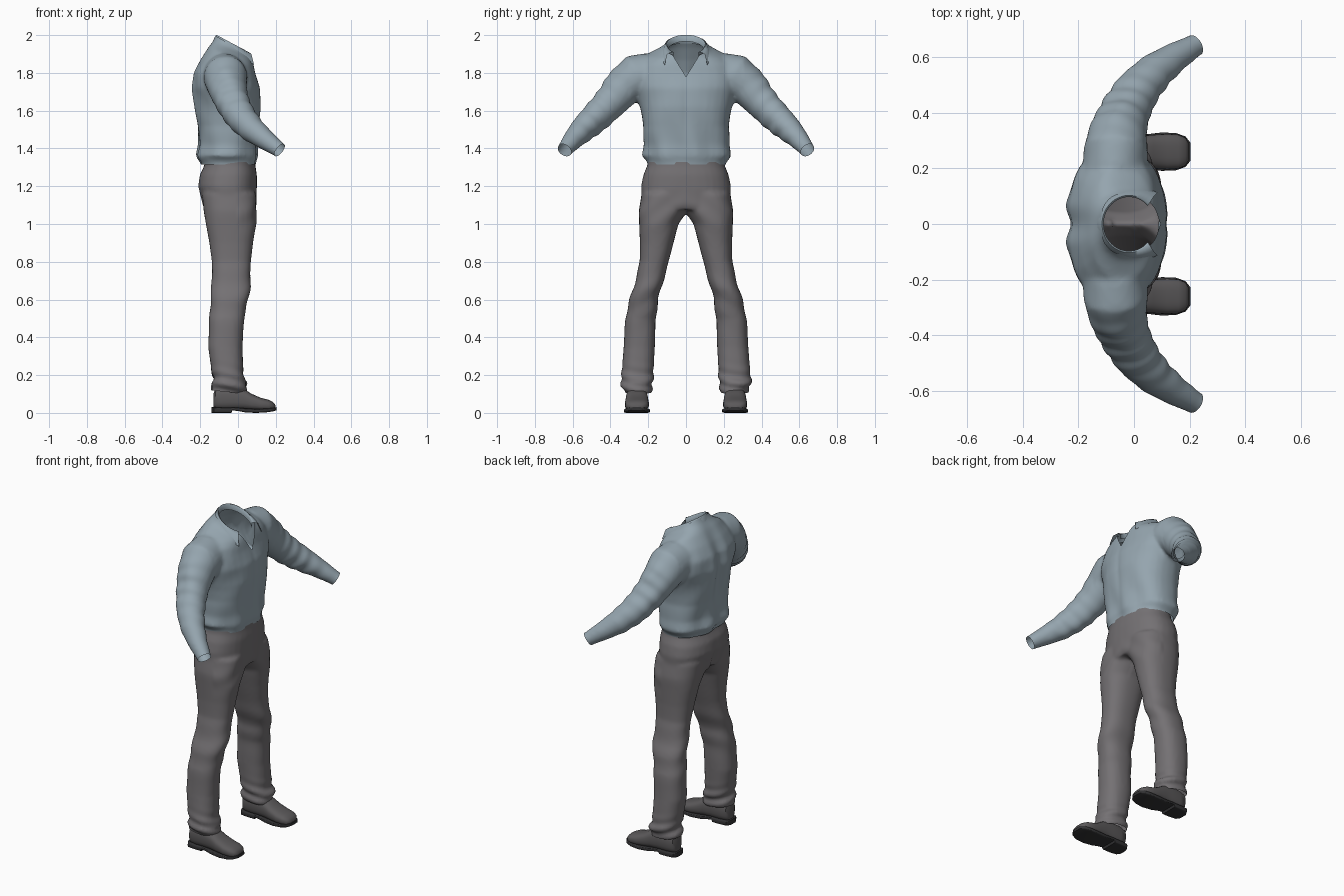
import bpy, bmesh, math
from mathutils import Vector

if "Cube" in bpy.data.objects:
    bpy.data.objects.remove(bpy.data.objects["Cube"])


def material(name, rgb):
    m = bpy.data.materials.new(name)
    m.use_nodes = True
    m.diffuse_color = (*rgb, 1)
    m.node_tree.nodes["Principled BSDF"].inputs["Base Color"].default_value = (*rgb, 1)
    return m


SHIRT = material("blue grey cotton", (0.30, 0.375, 0.425))
TROUSER = material("warm grey cloth", (0.175, 0.165, 0.173))
LEATHER = material("dark grey leather", (0.105, 0.10, 0.103))
RUBBER = material("black rubber", (0.032, 0.032, 0.034))


def ring(bm, c, u, v, n=32, power=0.85):
    """Rounded-square ring around c spanned by half axes u and v."""
    verts = []
    for i in range(n):
        a = math.tau * i / n
        co, si = math.cos(a), math.sin(a)
        verts.append(bm.verts.new(Vector(c)
                     + Vector(u) * math.copysign(abs(co) ** power, co)
                     + Vector(v) * math.copysign(abs(si) ** power, si)))
    return verts


def loft(bm, rings):
    """Closed skin through a list of rings."""
    for a, b in zip(rings, rings[1:]):
        for i in range(len(a)):
            j = (i + 1) % len(a)
            bm.faces.new((a[i], a[j], b[j], b[i]))
    bm.faces.new(rings[0])
    bm.faces.new(rings[-1])


def upright(bm, sections):
    """Loft of sections: z, back x, front x, y low, y high, forward lean."""
    loft(bm, [ring(bm, ((b + f) / 2, (l + r) / 2, z), ((f - b) / 2, 0, -lean * (f - b) / 2),
                   (0, (r - l) / 2, 0))
              for z, b, f, l, r, lean in sections])


def tube(bm, path):
    """Loft of round sections following a path of (point, radius)."""
    rings = []
    for i, (p, r) in enumerate(path):
        d = Vector(path[min(i + 1, len(path) - 1)][0]) - Vector(path[max(i - 1, 0)][0])
        u = d.cross(Vector((0, 0, 1))).normalized()
        rings.append(ring(bm, p, u * r, d.cross(u).normalized() * r, power=1))
    loft(bm, rings)


def finish(bm, name, mat, angle=60):
    bmesh.ops.recalc_face_normals(bm, faces=bm.faces)
    me = bpy.data.meshes.new(name)
    bm.to_mesh(me)
    bm.free()
    me.materials.append(mat)
    ob = bpy.data.objects.new(name, me)
    bpy.context.collection.objects.link(ob)
    bpy.ops.object.select_all(action="DESELECT")
    ob.select_set(True)
    bpy.context.view_layer.objects.active = ob
    bpy.ops.object.shade_smooth_by_angle(angle=math.radians(angle))
    return ob


def fuse(bm, voxel, smooth):
    """Merge overlapping solids into one soft cloth surface."""
    ob = finish(bm, "blend", SHIRT)
    mod = ob.modifiers.new("Fuse", "REMESH")
    mod.mode, mod.voxel_size = "VOXEL", voxel
    sm = ob.modifiers.new("Soften", "SMOOTH")
    sm.factor, sm.iterations = 0.5, smooth
    me = bpy.data.meshes.new_from_object(ob.evaluated_get(bpy.context.evaluated_depsgraph_get()))
    out = bmesh.new()
    out.from_mesh(me)
    bpy.data.objects.remove(ob)
    bpy.data.meshes.remove(me)
    out.normal_update()
    return out


def fold(bm, depth):
    """Push every vertex along its normal by a wrinkle function."""
    moves = [(v, v.normal * depth(v.co)) for v in bm.verts]
    for v, d in moves:
        v.co += d


def cut(bm, co, no, test=None):
    faces = [f for f in bm.faces if test is None or test(f.calc_center_median())]
    geom = faces + list({e for f in faces for e in f.edges} | {v for f in faces for v in f.verts})
    bmesh.ops.bisect_plane(bm, geom=geom, plane_co=co, plane_no=no, clear_outer=test is None)


def bump(x, centre, width):
    return math.exp(-((x - centre) / width) ** 2)


# Shirt body and sleeves
bm = bmesh.new()
body = [(1.29, -.19, .09, .205, 0), (1.325, -.195, .092, .21, 0), (1.36, -.22, .102, .24, 0),
        (1.42, -.208, .102, .228, 0), (1.52, -.212, .112, .225, 0), (1.62, -.227, .122, .248, 0),
        (1.72, -.243, .118, .268, 0), (1.80, -.232, .092, .272, 0), (1.855, -.198, .084, .255, .1),
        (1.9, -.16, .078, .2, .28), (1.927, -.13, .076, .128, .45), (1.955, -.115, .074, .104, .55),
        (2.06, -.11, .076, .1, .55)]
upright(bm, [(z, b, f, -h, h, lean) for z, b, f, h, lean in body])
for s in (1, -1):
    tube(bm, [((x, s * y, z), r) for x, y, z, r in (
        (-.07, .19, 1.80, .11), (-.066, .26, 1.785, .116), (-.057, .33, 1.725, .104),
        (-.03, .405, 1.64, .088), (.012, .48, 1.565, .08), (.075, .548, 1.5, .068),
        (.15, .602, 1.442, .053), (.215, .64, 1.395, .041), (.26, .666, 1.361, .04))])
bm = fuse(bm, 0.011, 6)


def shirt_folds(p):
    y = abs(p.y)
    if y > .3:
        # diagonal sleeve creases gathered at the elbow
        return .003 * bump(y, .46, .09) * (math.sin(40 * p.x + 30 * p.z) + math.sin(55 * (y - p.z) + 20 * p.x))
    low = bump(p.z, 1.38, .12)
    d = .006 * low * math.sin(38 * p.y + 9 * p.z) + .004 * math.sin(24 * p.z + 16 * y) * bump(y, .2, .1)
    if p.x < -.06:
        # spine groove with drapes beside it
        d += bump(p.z, 1.66, .2) * (.008 * bump(y, .07, .035) - .016 * bump(p.y, 0, .035))
    else:
        d -= .005 * bump(p.y, 0, .02) * bump(p.z, 1.6, .2)
    return d


fold(bm, shirt_folds)
cut(bm, (0, 0, 1.93), (.55, 0, 1))
cut(bm, (0, 0, 1.315), (0, 0, -1))
for s in (1, -1):
    cut(bm, (.22, s * .642, 1.39), (.62, s * .38, -.5))
    cut(bm, (0, 0, 1.78), (0, s, -.62), lambda c: c.x > 0 and c.z > 1.74 and abs(c.y) < .15)
gap = [f for f in bm.faces for c in [f.calc_center_median()]
       if c.x > 0 and c.z > 1.78 and abs(c.y) < .62 * (c.z - 1.78)]
bmesh.ops.delete(bm, geom=gap, context="FACES")
finish(bm, "shirt", SHIRT)

# Turned-down collar, open at the front
bm = bmesh.new()
rows = []
for i in range(41):
    t = i / 20 - 1
    a = t * math.radians(137)
    tip = abs(t) ** 4
    col = []
    for grow, drop in ((.97, .035), (.97, .004), (1.03, 0), (1.12, .012), (1.27 + .06 * tip, .045 + .025 * tip)):
        outer = tip * (grow > 1.05)
        x = -.018 - .094 * grow * math.cos(a) + .012 * outer
        y = .1 * grow * math.sin(a) + .022 * outer * math.copysign(1, t)
        top = 1.94 - .55 * (-.018 - .094 * math.cos(a))
        col.append(bm.verts.new((x, y, top - drop)))
    rows.append(col)
for a, b in zip(rows, rows[1:]):
    for j in range(len(a) - 1):
        bm.faces.new((a[j], a[j + 1], b[j + 1], b[j]))
finish(bm, "collar", SHIRT)

# Trousers
bm = bmesh.new()
seat = [(1.075, -.175, .088, .21), (1.1, -.188, .097, .235), (1.2, -.212, .1, .238),
        (1.26, -.203, .1, .226), (1.31, -.178, .092, .205), (1.37, -.175, .09, .203)]
upright(bm, [(z, b, f, -h, h, 0) for z, b, f, h in seat])
leg = [(.09, -.14, .03, .19, .32), (.12, -.145, .045, .18, .33), (.15, -.135, .05, .178, .345),
       (.18, -.13, .03, .172, .345), (.22, -.14, .028, .172, .34), (.35, -.158, .024, .165, .33),
       (.5, -.152, .032, .16, .322), (.6, -.146, .055, .147, .298), (.66, -.14, .065, .13, .278),
       (.8, -.138, .068, .092, .245), (.9, -.152, .08, .066, .244), (1.0, -.17, .096, .04, .248),
       (1.04, -.177, .098, .012, .25), (1.07, -.182, .098, -.01, .25), (1.16, -.19, .095, -.01, .235)]
for s in (1, -1):
    upright(bm, [(z, b, f, s * l, s * r, 0) for z, b, f, l, r in leg])
bm = fuse(bm, 0.011, 4)


def trouser_folds(p):
    y = abs(p.y)
    hem = bump(p.z, .15, .07) * .006 * math.sin(95 * p.z + 22 * p.x + 15 * p.y)
    knee = bump(p.z, .62, .13) * .004 * math.sin(42 * p.z + 25 * y)
    seam = -.012 * bump(y, 0, .02) * bump(p.z, 1.12, .09) if p.x < -.08 else 0
    crotch = .003 * math.sin(40 * (p.z + y)) * bump(p.z, 1.06, .08) if p.x > 0 else 0
    return hem + knee + seam + crotch


fold(bm, trouser_folds)
cut(bm, (0, 0, 1.327), (0, 0, 1))
cut(bm, (0, 0, .105), (-.1, 0, -1))
finish(bm, "trousers", TROUSER)


# Shoes: sections along x as x, half width, bottom, top
def along(name, side, sections, mat, power):
    bm = bmesh.new()
    loft(bm, [ring(bm, (x, side * .26, (lo + hi) / 2), (0, w, 0), (0, 0, (hi - lo) / 2), 28, power)
              for x, w, lo, hi in sections])
    finish(bm, name, mat, 50)


upper = [(-.13, .028, .025, .1), (-.12, .046, .02, .13), (-.08, .054, .015, .14), (-.02, .055, .015, .14),
         (.03, .058, .015, .128), (.07, .061, .012, .102), (.12, .064, .01, .08), (.16, .061, .01, .07),
         (.185, .05, .013, .058), (.198, .028, .02, .042)]
sole = [(-.14, .028, 0, .03), (-.127, .05, 0, .03), (-.08, .056, 0, .03), (-.035, .055, 0, .03),
        (-.03, .055, .013, .03), (.0, .057, .01, .028), (.04, .062, .002, .024), (.1, .069, 0, .021),
        (.15, .067, .003, .023), (.185, .055, .008, .027), (.203, .032, .013, .03)]
for s, side in ((1, "left"), (-1, "right")):
    along(side + "_shoe", s, upper, LEATHER, .75)
    along(side + "_sole", s, sole, RUBBER, .3)
